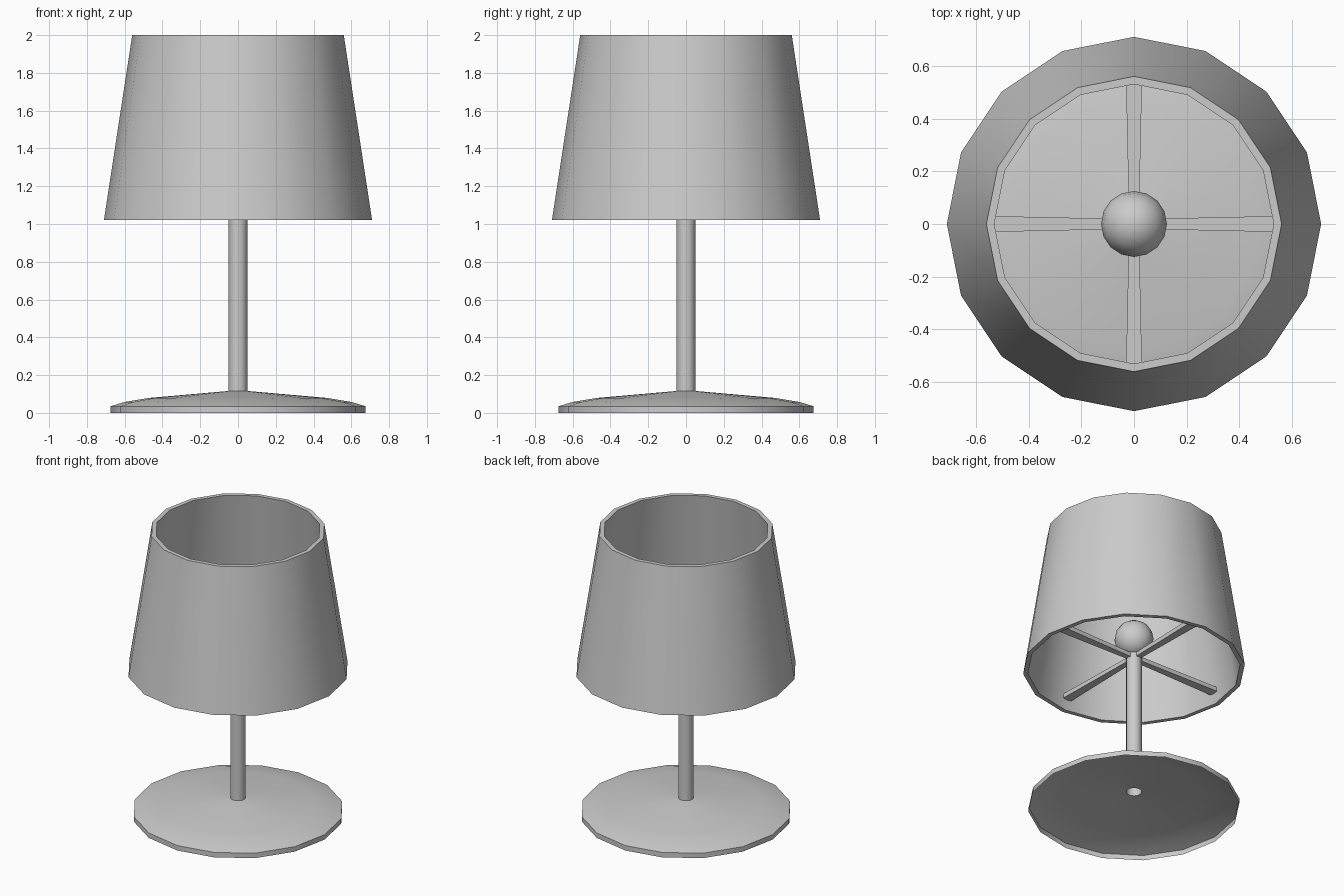
import bpy, bmesh, math
from mathutils import Matrix

SIDES = 16

cube = bpy.data.objects.get("Cube")
if cube:
    bpy.data.objects.remove(cube, do_unlink=True)

grey = bpy.data.materials.new("light_grey")
grey.use_nodes = True
colour = (0.6, 0.6, 0.6, 1)
grey.diffuse_color = colour
grey.node_tree.nodes["Principled BSDF"].inputs["Base Color"].default_value = colour


def finish(name, bm):
    """Turn a bmesh into a smooth object with sharp edges kept."""
    mesh = bpy.data.meshes.new(name)
    bm.to_mesh(mesh)
    bm.free()
    obj = bpy.data.objects.new(name, mesh)
    bpy.context.collection.objects.link(obj)
    mesh.materials.append(grey)
    bpy.ops.object.select_all(action="DESELECT")
    obj.select_set(True)
    bpy.context.view_layer.objects.active = obj
    bpy.ops.object.shade_smooth_by_angle(angle=math.radians(35))
    return obj


def lathe(name, profile, closed=False):
    """Revolve (radius, z) points, listed upward along the outside."""
    bm = bmesh.new()
    rings = []
    for r, z in profile:
        rings.append([bm.verts.new((r * math.cos(a), r * math.sin(a), z))
                      for a in (math.tau * i / SIDES for i in range(SIDES))])
    pairs = list(zip(rings, rings[1:]))
    if closed:
        pairs.append((rings[-1], rings[0]))
    for low, high in pairs:
        for i in range(SIDES):
            j = (i + 1) % SIDES
            bm.faces.new((low[i], low[j], high[j], high[i]))
    return finish(name, bm)


# Hollow domed base, open underneath
lathe("base", [(0.675, 0), (0.675, 0.035), (0.6, 0.058), (0.474, 0.079), (0.05, 0.116)])

# Open tube rising from the base
lathe("stem", [(0.05, 0.116), (0.05, 1.12), (0.001, 1.12)])

# Thick tapered shade, open at both ends
lathe("shade", [(0.71, 1.02), (0.56, 2), (0.53, 2), (0.68, 1.02)], closed=True)

# Bulb resting on the stem
bm = bmesh.new()
bmesh.ops.create_uvsphere(bm, u_segments=SIDES, v_segments=8, radius=0.125,
                          matrix=Matrix.Translation((0, 0, 1.24)))
finish("bulb", bm)

# Four arms widening from the stem to the shade
for side, turn in zip(("left", "back", "right", "front"), range(4)):
    bm = bmesh.new()
    bmesh.ops.create_cube(bm, size=1)
    for v in bm.verts:
        outer = v.co.x > 0
        v.co.x = 0.67 if outer else 0.03
        v.co.y *= 0.066 if outer else 0.038
        v.co.z = 1.105 + v.co.z * 0.03
    bm.transform(Matrix.Rotation(turn * math.pi / 2, 4, "Z"))
    finish(side + "_arm", bm)
